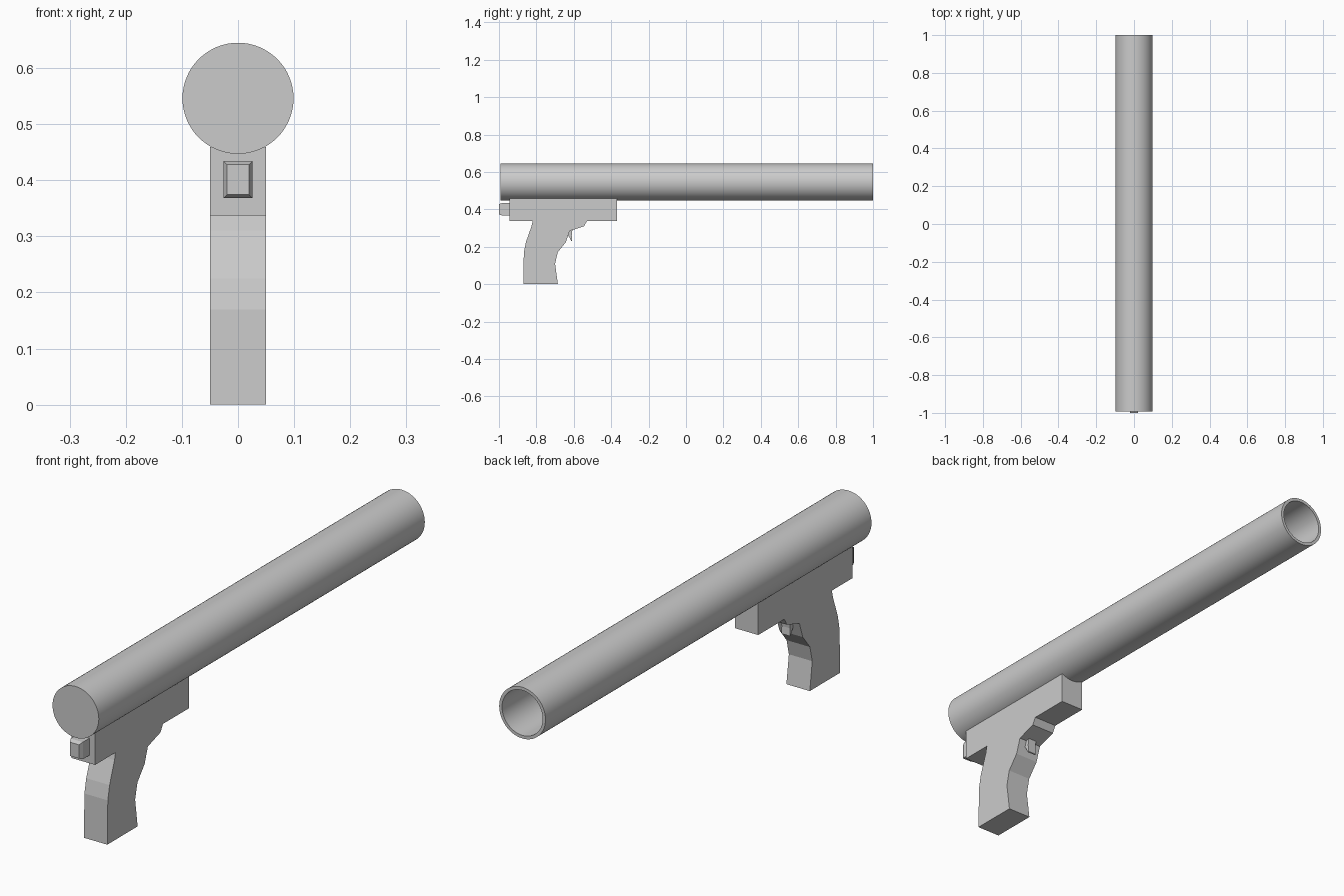
import bpy
import bmesh
import math
from mathutils import Matrix

cube = bpy.data.objects.get("Cube")
if cube:
    bpy.data.objects.remove(cube, do_unlink=True)

grey = bpy.data.materials.new("light_grey")
grey.use_nodes = True
colour = (0.6, 0.6, 0.6, 1)
grey.diffuse_color = colour
grey.node_tree.nodes["Principled BSDF"].inputs["Base Color"].default_value = colour


def finish(name, bm):
    """Turn a bmesh into a named grey object."""
    bmesh.ops.recalc_face_normals(bm, faces=bm.faces)
    mesh = bpy.data.meshes.new(name)
    bm.to_mesh(mesh)
    bm.free()
    mesh.materials.append(grey)
    obj = bpy.data.objects.new(name, mesh)
    bpy.context.collection.objects.link(obj)
    return obj


def side_profile(name, points, half_width):
    """Extrude a (y, z) outline symmetrically across x."""
    bm = bmesh.new()
    face = bm.faces.new([bm.verts.new((-half_width, y, z)) for y, z in points])
    new = bmesh.ops.extrude_face_region(bm, geom=[face])["geom"]
    verts = [v for v in new if isinstance(v, bmesh.types.BMVert)]
    bmesh.ops.translate(bm, verts=verts, vec=(2 * half_width, 0, 0))
    return finish(name, bm)


# Barrel: closed at the front, hollow and open at the back
outline = [(0, -0.992), (0.099, -0.992), (0.099, 1), (0.087, 1),
           (0.087, -0.97), (0, -0.97)]
bm = bmesh.new()
verts = [bm.verts.new((r, y, 0)) for r, y in outline]
edges = [bm.edges.new(pair) for pair in zip(verts, verts[1:])]
bmesh.ops.spin(bm, geom=verts + edges, cent=(0, 0, 0), axis=(0, 1, 0),
               angle=2 * math.pi, steps=64)
bmesh.ops.remove_doubles(bm, verts=bm.verts, dist=0.0001)
bmesh.ops.translate(bm, verts=bm.verts, vec=(0, 0, 0.546))
barrel = finish("barrel", bm)
bpy.context.view_layer.objects.active = barrel
barrel.select_set(True)
bpy.ops.object.shade_smooth_by_angle(angle=math.radians(30))

# Receiver block and pistol grip in one outline
side_profile("receiver_and_grip", [
    (-0.945, 0.459), (-0.945, 0.337), (-0.82, 0.337), (-0.826, 0.31),
    (-0.856, 0.225), (-0.867, 0.17), (-0.87, 0), (-0.685, 0),
    (-0.70, 0.11), (-0.686, 0.17), (-0.642, 0.225), (-0.622, 0.285),
    (-0.545, 0.31), (-0.53, 0.337), (-0.37, 0.337), (-0.37, 0.459)], 0.05)

# Trigger
side_profile("trigger", [
    (-0.635, 0.29), (-0.63, 0.262), (-0.613, 0.231),
    (-0.609, 0.233), (-0.611, 0.262), (-0.607, 0.295)], 0.018)

# Rear button with a chamfered front face
bm = bmesh.new()
size = Matrix.Translation((0, -0.965, 0.401)) @ Matrix.Diagonal((0.052, 0.07, 0.066, 1))
bmesh.ops.create_cube(bm, size=1, matrix=size)
front = min(bm.faces, key=lambda f: f.calc_center_median().y)
bmesh.ops.translate(bm, verts=front.verts, vec=(0, 0.015, 0))
bmesh.ops.inset_region(bm, faces=[front], thickness=0.009, depth=0)
bmesh.ops.translate(bm, verts=front.verts, vec=(0, -0.015, 0))
finish("rear_button", bm)
